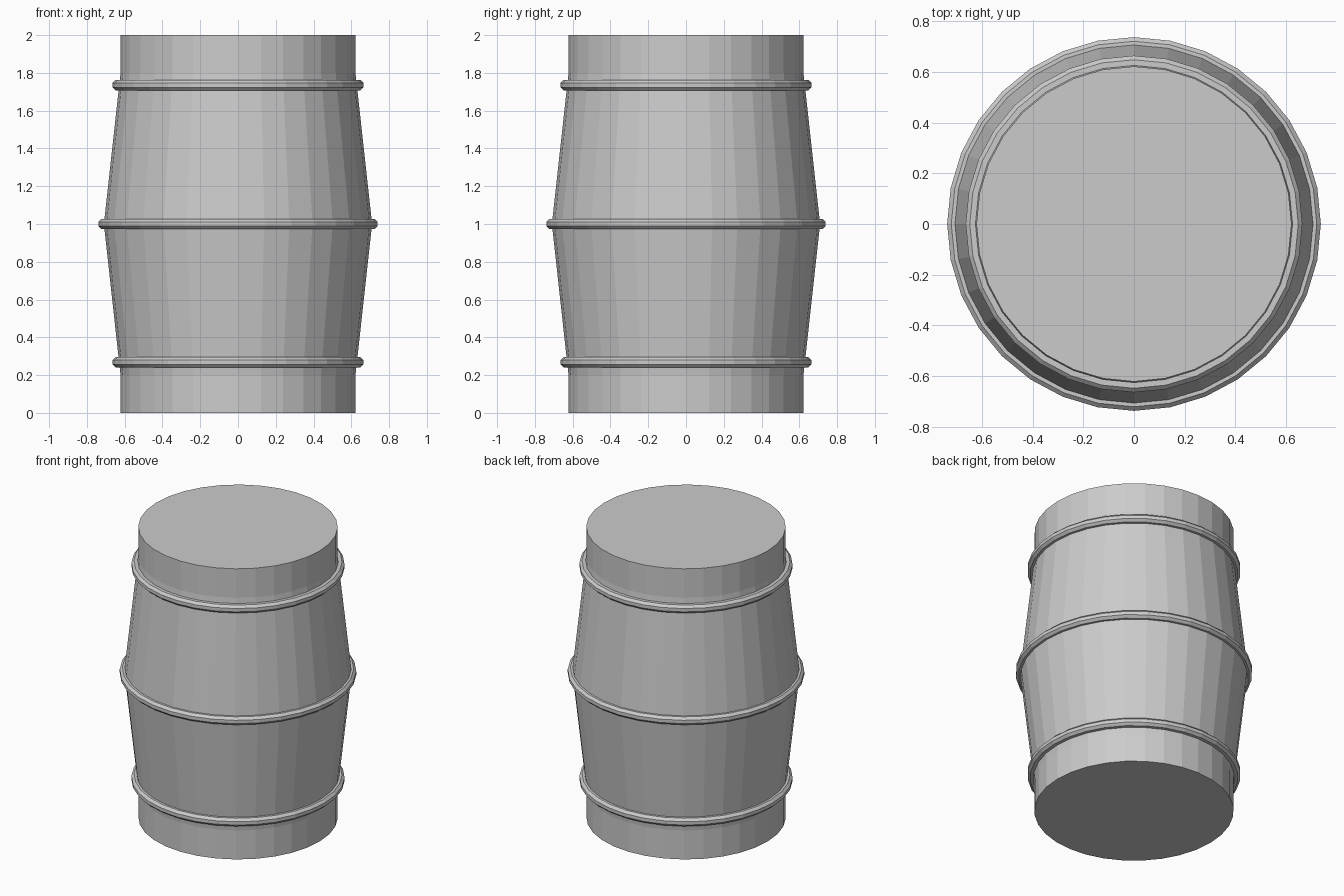
import bpy
import bmesh
from math import cos, sin, pi

SIDES = 32

if "Cube" in bpy.data.objects:
    bpy.data.objects.remove(bpy.data.objects["Cube"], do_unlink=True)

# Single plain grey for the whole barrel
grey = bpy.data.materials.new("plain_grey")
grey.use_nodes = True
colour = (0.6, 0.6, 0.6, 1)
grey.diffuse_color = colour
grey.node_tree.nodes["Principled BSDF"].inputs["Base Color"].default_value = colour


def lathe(name, profile, closed):
    """Turn a (radius, height) profile around z; open profiles get end caps."""
    bm = bmesh.new()
    rings = []
    for r, z in profile:
        rings.append([bm.verts.new((r * cos(2 * pi * i / SIDES),
                                    r * sin(2 * pi * i / SIDES), z))
                      for i in range(SIDES)])
    pairs = list(zip(rings, rings[1:]))
    if closed:
        pairs.append((rings[-1], rings[0]))
    else:
        bm.faces.new(rings[0])
        bm.faces.new(rings[-1])
    for a, b in pairs:
        for i in range(SIDES):
            j = (i + 1) % SIDES
            bm.faces.new((a[i], a[j], b[j], b[i]))
    bmesh.ops.recalc_face_normals(bm, faces=bm.faces)
    mesh = bpy.data.meshes.new(name)
    bm.to_mesh(mesh)
    bm.free()
    mesh.materials.append(grey)
    obj = bpy.data.objects.new(name, mesh)
    bpy.context.collection.objects.link(obj)
    return obj


# Barrel body: straight ends, tapering out to the middle
lathe("barrel_body",
      [(0.622, 0), (0.622, 0.2), (0.71, 1), (0.622, 1.8), (0.622, 2)], False)

# Three hoops with an octagonal section
THICK = 0.03
for name, radius, height in (("bottom_hoop", 0.637, 0.268),
                             ("middle_hoop", 0.71, 1.0),
                             ("top_hoop", 0.637, 1.735)):
    section = [(radius + THICK * cos(pi / 8 + k * pi / 4),
                height + THICK * sin(pi / 8 + k * pi / 4)) for k in range(8)]
    lathe(name, section, True)
